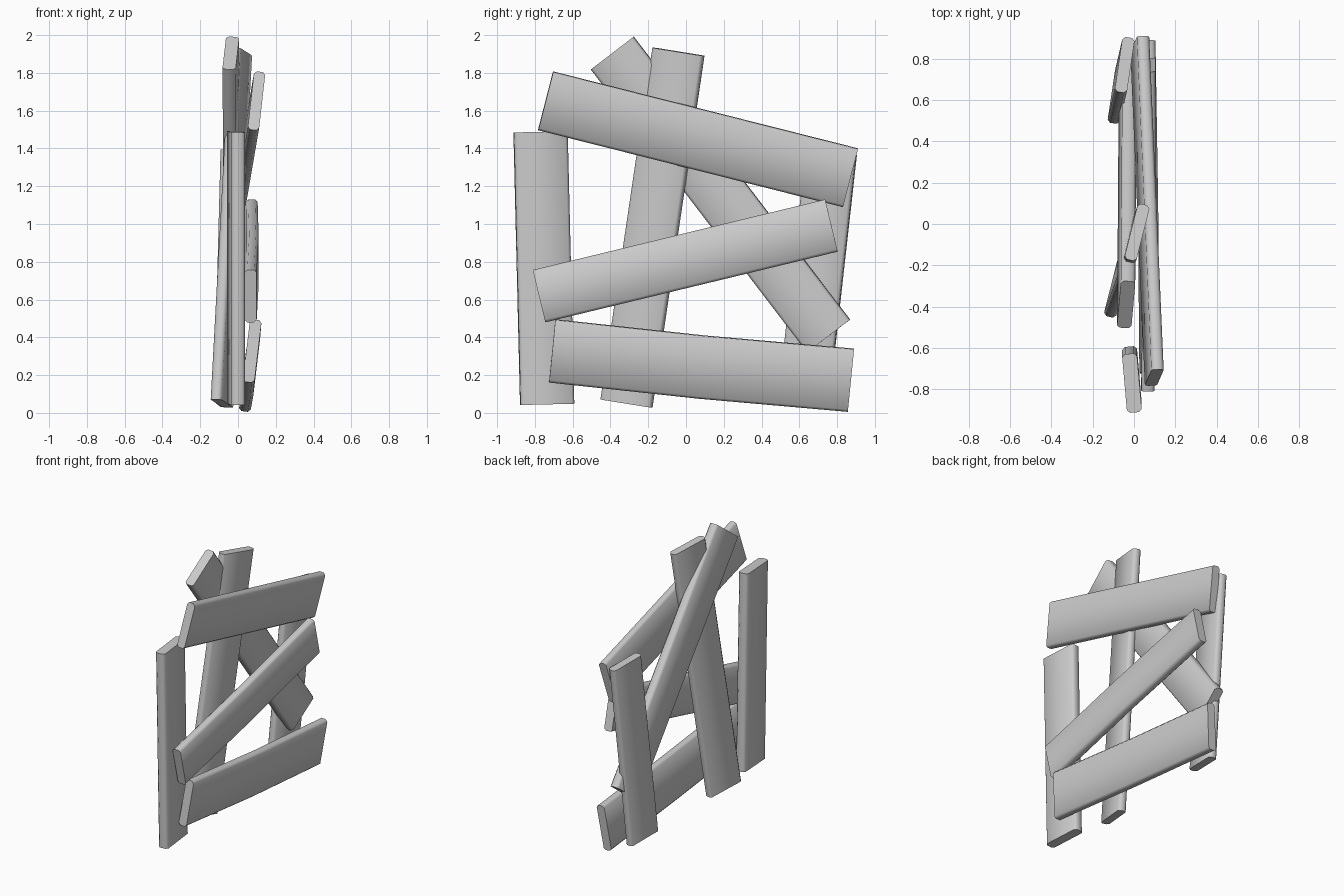
import bpy, bmesh
from mathutils import Vector

if "Cube" in bpy.data.objects:
    bpy.data.objects.remove(bpy.data.objects["Cube"])


def plank(name, start, end, width, thick, lean=0.0, bow=(0, 0, 0), chamfer=0.014):
    """Chamfered board between two end centres; lean = x shift across its width."""
    p0, p1 = Vector(start), Vector(end)
    axis = (p1 - p0).normalized()
    across = Vector((0, -axis.z, axis.y)).normalized() * width + Vector((lean, 0, 0))
    across = (across - axis * across.dot(axis)).normalized()
    normal = axis.cross(across).normalized()
    w, t, c = width / 2, thick / 2, chamfer
    section = [(w, t - c), (w - c, t), (c - w, t), (-w, t - c),
               (-w, c - t), (c - w, -t), (w - c, -t), (w, c - t)]
    centres = [p0, (p0 + p1) / 2 + Vector(bow), p1]
    bm = bmesh.new()
    rings = [[bm.verts.new(p + across * a + normal * b) for a, b in section]
             for p in centres]
    for r0, r1 in zip(rings, rings[1:]):
        for i in range(8):
            j = (i + 1) % 8
            bm.faces.new((r0[i], r0[j], r1[j], r1[i]))
    bm.faces.new(rings[0])
    bm.faces.new(rings[-1])
    bmesh.ops.recalc_face_normals(bm, faces=bm.faces)
    mesh = bpy.data.meshes.new(name)
    bm.to_mesh(mesh)
    bm.free()
    obj = bpy.data.objects.new(name, mesh)
    bpy.context.collection.objects.link(obj)
    bpy.ops.object.select_all(action='DESELECT')
    obj.select_set(True)
    bpy.context.view_layer.objects.active = obj
    bpy.ops.object.shade_smooth_by_angle(angle=0.9)
    return obj


# Upright boards at the back
plank("upright_left", (-0.01, -0.735, 0.045), (-0.01, -0.77, 1.488), 0.285, 0.072, 0.025)
plank("upright_middle", (-0.085, -0.315, 0.05), (0.015, -0.04, 1.912), 0.28, 0.06, -0.07)
plank("upright_right", (-0.08, 0.62, 0.045), (-0.045, 0.77, 1.38), 0.27, 0.06, -0.04)

# Diagonal brace
plank("diagonal_brace", (-0.038, -0.39, 1.905), (-0.03, 0.755, 0.407), 0.285, 0.07, 0.02)

# Cross boards nailed on the front
plank("cross_board_bottom", (0.075, -0.708, 0.328), (0.055, 0.873, 0.173), 0.335, 0.062, 0.04,
      (0.003, 0, -0.008))
plank("cross_board_middle", (0.067, -0.778, 0.618), (0.072, 0.77, 0.992), 0.285, 0.064, 0.0,
      (0.008, 0, 0))
plank("cross_board_top", (0.098, -0.743, 1.652), (0.028, 0.87, 1.245), 0.32, 0.06, 0.035)
